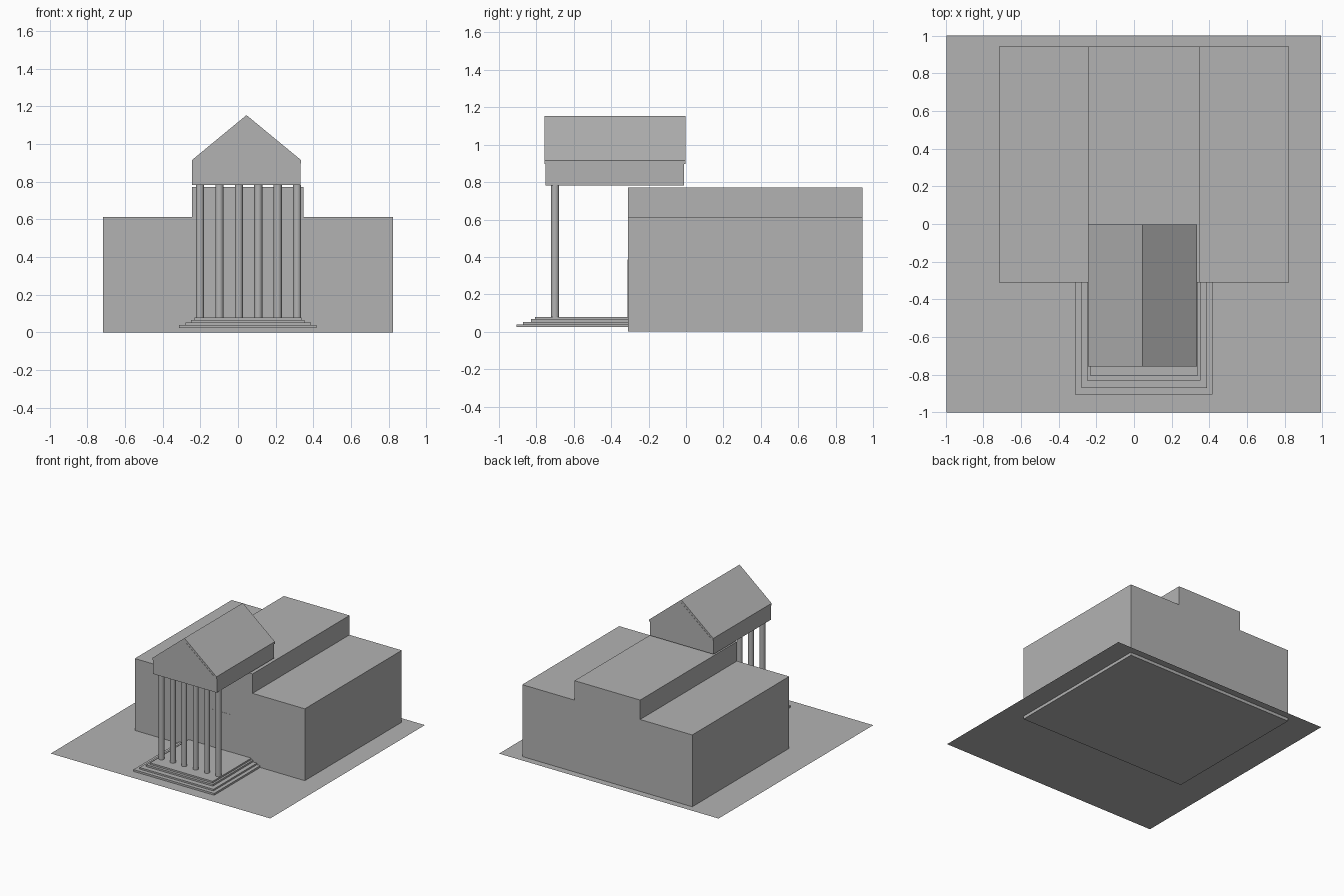
import bpy, math

if "Cube" in bpy.data.objects:
    bpy.data.objects.remove(bpy.data.objects["Cube"])

# Mid-grey stone used on every part
stone = bpy.data.materials.new("stone_grey")
stone.diffuse_color = (0.45, 0.45, 0.45, 1)
stone.use_nodes = True
stone.node_tree.nodes["Principled BSDF"].inputs["Base Color"].default_value = stone.diffuse_color


def mesh_object(name, verts, faces):
    mesh = bpy.data.meshes.new(name)
    mesh.from_pydata(verts, [], faces)
    mesh.materials.append(stone)
    obj = bpy.data.objects.new(name, mesh)
    bpy.context.collection.objects.link(obj)
    return obj


def prism(name, profile, y0, y1):
    """Extrude an x-z outline (counter-clockwise from the front) along y."""
    n = len(profile)
    verts = [(x, y, z) for y in (y0, y1) for x, z in profile]
    faces = [tuple(range(n)), tuple(reversed(range(n, 2 * n)))]
    faces += [(i, i + n, (i + 1) % n + n, (i + 1) % n) for i in range(n)]
    return mesh_object(name, verts, faces)


def box(name, x0, x1, y0, y1, z0, z1):
    return prism(name, [(x0, z0), (x1, z0), (x1, z1), (x0, z1)], y0, y1)


# Ground sheet, slightly above the bottom of the building
G = 0.025
mesh_object("ground_sheet", [(-0.995, -1, G), (0.992, -1, G), (0.992, 1, G), (-0.995, 1, G)],
            [(0, 1, 2, 3)])

# Main hall and the two lower wings
FRONT, BACK = -0.31, 0.943
box("main_hall", -0.245, 0.349, FRONT, BACK, 0, 0.772)
box("left_wing", -0.717, -0.245, FRONT, BACK, 0, 0.613)
box("right_wing", 0.349, 0.822, FRONT, BACK, 0, 0.613)

# Double door on the front wall
for side, x0, x1 in (("left", -0.035, 0.057), ("right", 0.057, 0.15)):
    box(f"door_{side}", x0, x1, FRONT - 0.0015, FRONT, 0.08, 0.387)

# Porch steps
steps = [(-0.313, 0.418, -0.905, 0.04), (-0.28, 0.388, -0.872, 0.053),
         (-0.25, 0.353, -0.83, 0.067), (-0.23, 0.337, -0.808, 0.08)]
z = G
for i, (x0, x1, y0, top) in enumerate(steps):
    box(f"step_{i + 1}", x0, x1, y0, FRONT, z, top)
    z = top

# Row of six round columns
for i in range(6):
    bpy.ops.mesh.primitive_cylinder_add(vertices=24, radius=0.0215, depth=0.702,
                                        location=(-0.202 + i * 0.1032, -0.70, 0.431))
    column = bpy.context.object
    column.name = f"column_{i + 1}"
    column.data.materials.append(stone)
    bpy.ops.object.shade_smooth_by_angle(angle=math.radians(40))

# Pediment block with gable, topped by a thin pitched roof
L, R, MID = -0.243, 0.333, 0.045
prism("pediment", [(L, 0.782), (R, 0.782), (R, 0.902), (MID, 1.135), (L, 0.902)], -0.75, -0.01)
prism("roof", [(L - 0.002, 0.897), (MID, 1.132), (R + 0.002, 0.897),
               (R + 0.002, 0.915), (MID, 1.154), (L - 0.002, 0.915)], -0.757, -0.002)
# Gable panels almost flush with the roof ends
prism("gable_panel", [(L + 0.025, 0.915), (R - 0.025, 0.915), (MID, 1.13)], -0.756, -0.003)
